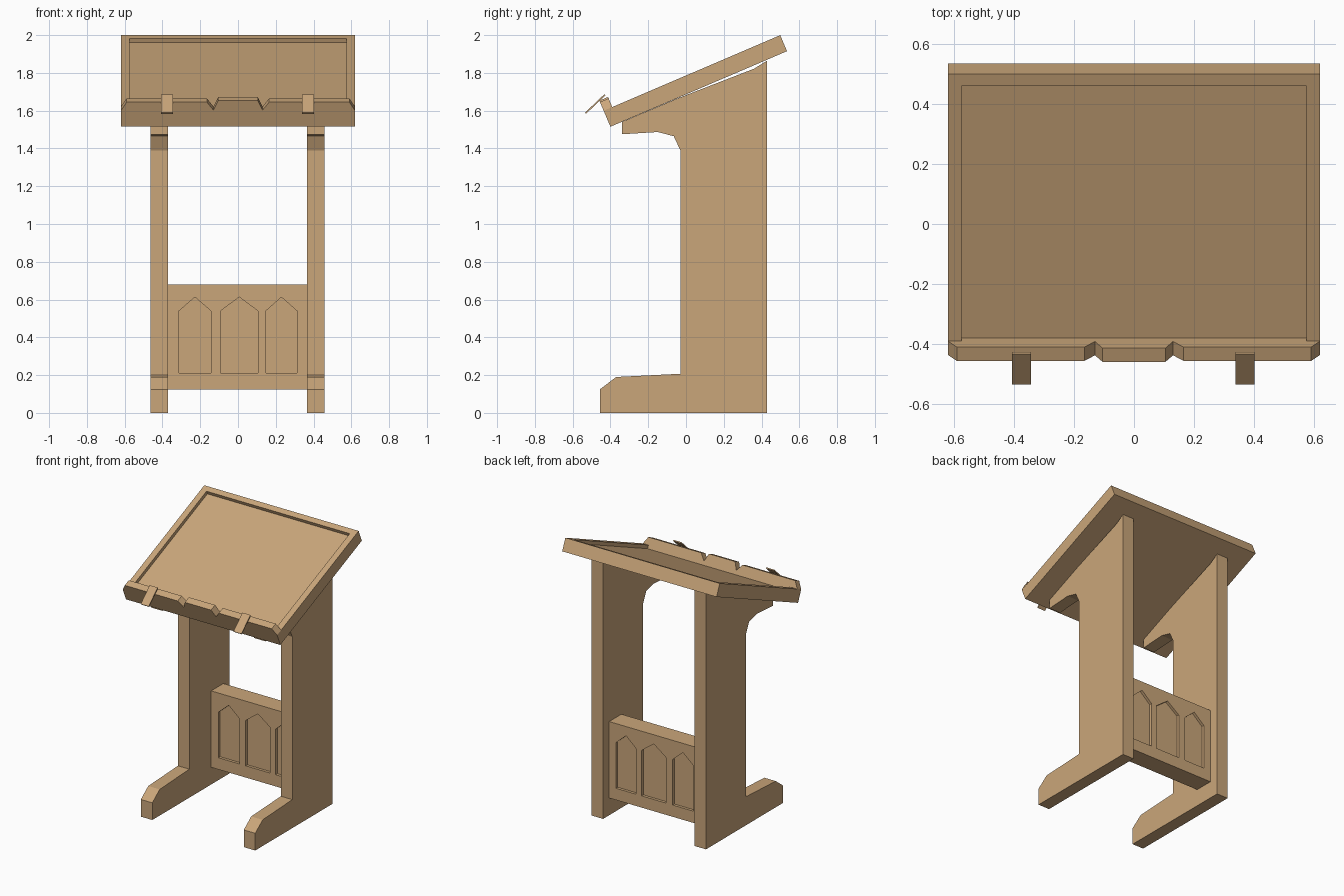
import bpy
import bmesh
import math
from mathutils import Vector

cube = bpy.data.objects.get("Cube")
if cube:
    bpy.data.objects.remove(cube, do_unlink=True)

wood = bpy.data.materials.new("light oak wood")
wood.use_nodes = True
wood.diffuse_color = (0.59, 0.38, 0.195, 1)
wood.node_tree.nodes["Principled BSDF"].inputs["Base Color"].default_value = wood.diffuse_color


def add_prism(bm, points, axis, low, high):
    """Extrude a 2D outline along x (points are y, z) or y (points are x, z)."""
    if axis == "x":
        place = lambda a, b, d: Vector((d, a, b))
    else:
        place = lambda a, b, d: Vector((a, d, b))
    face = bm.faces.new([bm.verts.new(place(a, b, low)) for a, b in points])
    result = bmesh.ops.extrude_face_region(bm, geom=[face])
    moved = [v for v in result["geom"] if isinstance(v, bmesh.types.BMVert)]
    bmesh.ops.translate(bm, verts=moved, vec=place(0, 0, high - low))


def make_object(name, prisms):
    bm = bmesh.new()
    for prism in prisms:
        add_prism(bm, *prism)
    bmesh.ops.recalc_face_normals(bm, faces=bm.faces[:])
    mesh = bpy.data.meshes.new(name)
    bm.to_mesh(mesh)
    bm.free()
    mesh.materials.append(wood)
    obj = bpy.data.objects.new(name, mesh)
    bpy.context.scene.collection.objects.link(obj)
    return obj


def box(y0, y1, z0, z1):
    return [(y0, z0), (y1, z0), (y1, z1), (y0, z1)]


def carve(obj, cutters):
    """Subtract the cutters, bake the result and drop the cutters."""
    for cutter in cutters:
        cutter.hide_render = True
        mod = obj.modifiers.new("carve", "BOOLEAN")
        mod.operation = "DIFFERENCE"
        mod.solver = "EXACT"
        mod.object = cutter
    graph = bpy.context.evaluated_depsgraph_get()
    mesh = bpy.data.meshes.new_from_object(obj.evaluated_get(graph))
    obj.modifiers.clear()
    obj.data = mesh
    for cutter in cutters:
        bpy.data.objects.remove(cutter, do_unlink=True)


# Side supports: foot, upright and top bracket in one outline
support = [(-0.455, 0), (0.43, 0), (0.43, 1.865), (0.36, 1.822), (-0.05, 1.663),
           (-0.34, 1.54), (-0.34, 1.475), (-0.15, 1.487), (-0.065, 1.465),
           (-0.03, 1.39), (-0.03, 0.207), (-0.37, 0.19), (-0.455, 0.125)]
make_object("left_support", [(support, "x", 0.365, 0.457)])
make_object("right_support", [(support, "x", -0.462, -0.37)])

# Cross panel with pointed arches sunk into both faces
panel = make_object("cross_panel", [(box(0.22, 0.36, 0.125, 0.68), "x", -0.37, 0.365)])
arches = []
for left, right in ((-0.312, -0.144), (-0.092, 0.105), (0.148, 0.312)):
    outline = box(left, right, 0.21, 0.54)
    outline.insert(3, ((left + right) / 2, 0.613))
    arches.append((outline, "y", 0.1, 0.24))
    arches.append((outline, "y", 0.34, 0.5))
carve(panel, [make_object("arch_cutter", arches)])

# Sloping desk, built flat: board with a raised book ledge at the front
LENGTH, THICK, LEDGE, RISE = 1.017, 0.092, 0.05, 0.15
desk = make_object("desk_top", [(
    [(0, 0), (LENGTH, 0), (LENGTH, THICK), (LEDGE, THICK), (LEDGE, RISE), (0, RISE)],
    "x", -0.62, 0.62)])
recess = make_object("recess_cutter", [(
    box(LEDGE, LENGTH - 0.042, THICK - 0.025, 0.3), "x", -0.575, 0.575)])

# Ledge skyline: clipped ends, two notches and a slightly taller middle
half = [(0.105, RISE + 0.01), (0.105, RISE), (0.13, 0.095), (0.165, 0.142),
        (0.59, 0.142), (0.65, 0.042), (0.65, 0.3)]
skyline = half + [(-x, z) for x, z in reversed(half)]
carve(desk, [recess, make_object("ledge_cutter", [(skyline, "y", -0.1, 0.1)])])
desk.rotation_euler.x = math.atan2(0.4, 0.935)
desk.location = (0, -0.40, 1.515)

# Page clips leaning on the ledge
for side, x in (("left", 0.37), ("right", -0.375)):
    clip = make_object(side + "_page_clip", [(box(-0.071, 0.071, -0.004, 0.004), "x", -0.032, 0.032)])
    clip.rotation_euler.x = math.radians(43.5)
    clip.location = (x, -0.481, 1.635)
